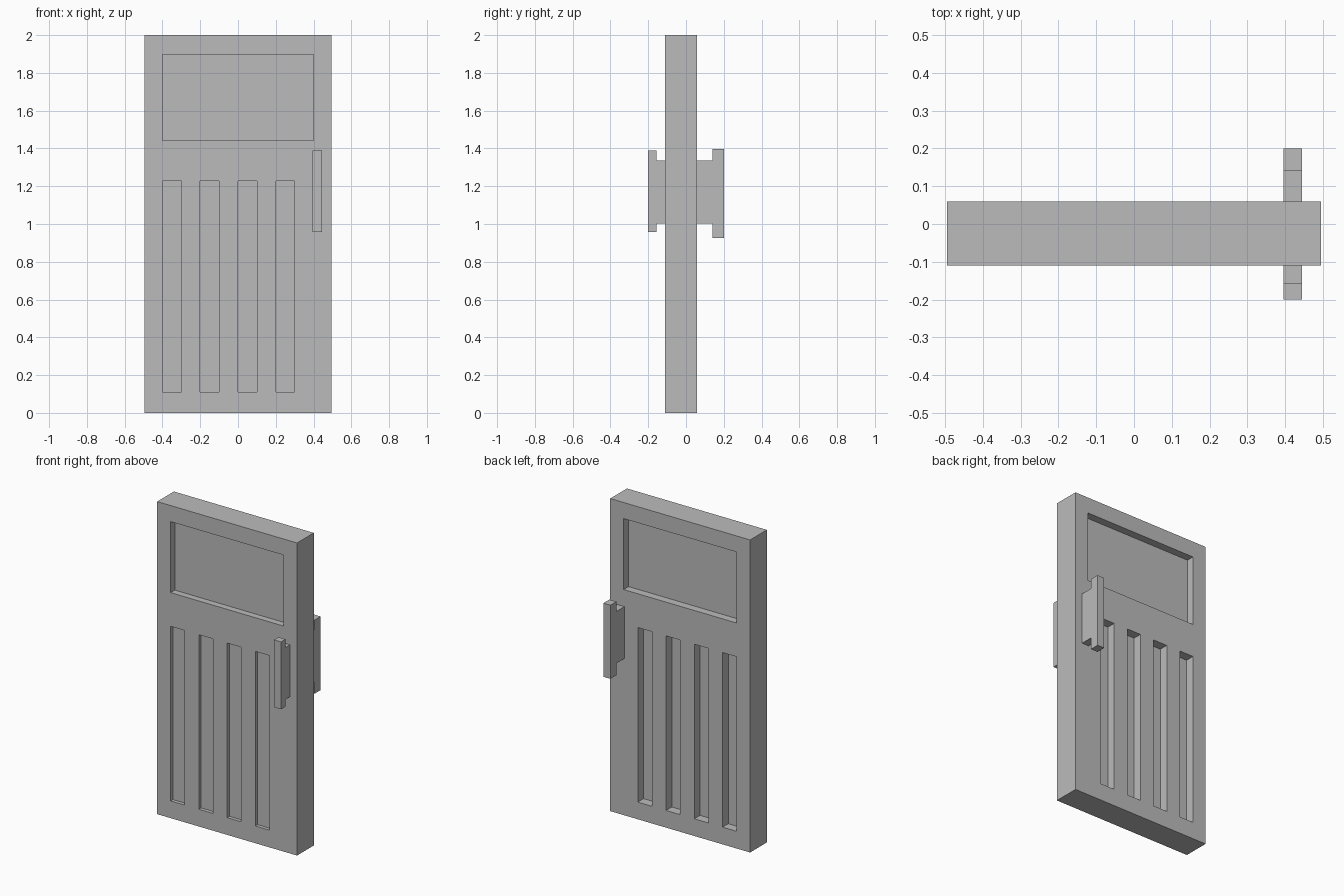
import bpy
import bmesh
from mathutils import Matrix, Vector

cube = bpy.data.objects.get("Cube")
if cube:
    bpy.data.objects.remove(cube, do_unlink=True)

GREY = (0.5, 0.5, 0.5, 1.0)
grey = bpy.data.materials.new("plain_grey")
grey.use_nodes = True
grey.diffuse_color = GREY
grey.node_tree.nodes["Principled BSDF"].inputs["Base Color"].default_value = GREY


def finish(name, bm):
    bmesh.ops.recalc_face_normals(bm, faces=bm.faces)
    mesh = bpy.data.meshes.new(name)
    bm.to_mesh(mesh)
    bm.free()
    mesh.materials.append(grey)
    obj = bpy.data.objects.new(name, mesh)
    bpy.context.collection.objects.link(obj)
    return obj


def box(name, low, high):
    low, high = Vector(low), Vector(high)
    bm = bmesh.new()
    place = Matrix.Translation((low + high) / 2) @ Matrix.Diagonal((*(high - low), 1))
    bmesh.ops.create_cube(bm, size=1, matrix=place)
    return finish(name, bm)


# Door slab
FRONT, BACK, HALF = -0.11, 0.059, 0.495
door = box("door_slab", (-HALF, FRONT, 0), (HALF, BACK, 2))


def recess(x0, x1, z0, z1, front_depth, back_depth):
    """Sink the same rectangle into both sides of the slab."""
    for y0, y1 in ((FRONT - 0.1, FRONT + front_depth), (BACK - back_depth, BACK + 0.1)):
        cutter = box("recess_cutter", (x0, y0, z0), (x1, y1, z1))
        cutter.hide_render = True
        mod = door.modifiers.new("recess", 'BOOLEAN')
        mod.operation = 'DIFFERENCE'
        mod.solver = 'EXACT'
        mod.object = cutter
        bpy.context.view_layer.objects.active = door
        bpy.ops.object.modifier_apply(modifier=mod.name)
        bpy.data.objects.remove(cutter, do_unlink=True)


# Upper panel and four tall slots
recess(-0.4, 0.4, 1.443, 1.897, 0.042, 0.05)
for i in range(4):
    left = -0.4 + 0.2 * i
    recess(left, left + 0.1, 0.11, 1.227, 0.023, 0.058)


def handle(name, door_y, neck_y, tip_y, low, high):
    """T-shaped side profile extruded across x."""
    neck_low, neck_high = 1.003, 1.335
    profile = [(door_y, neck_low), (neck_y, neck_low), (neck_y, low), (tip_y, low),
               (tip_y, high), (neck_y, high), (neck_y, neck_high), (door_y, neck_high)]
    bm = bmesh.new()
    face = bm.faces.new([bm.verts.new((0.395, y, z)) for y, z in profile])
    side = bmesh.ops.extrude_face_region(bm, geom=[face])["geom"]
    verts = [v for v in side if isinstance(v, bmesh.types.BMVert)]
    bmesh.ops.translate(bm, verts=verts, vec=(0.05, 0, 0))
    return finish(name, bm)


# Handles on both sides
handle("front_handle", FRONT, -0.156, -0.2, 0.957, 1.388)
handle("back_handle", BACK, 0.14, 0.2, 0.927, 1.398)
